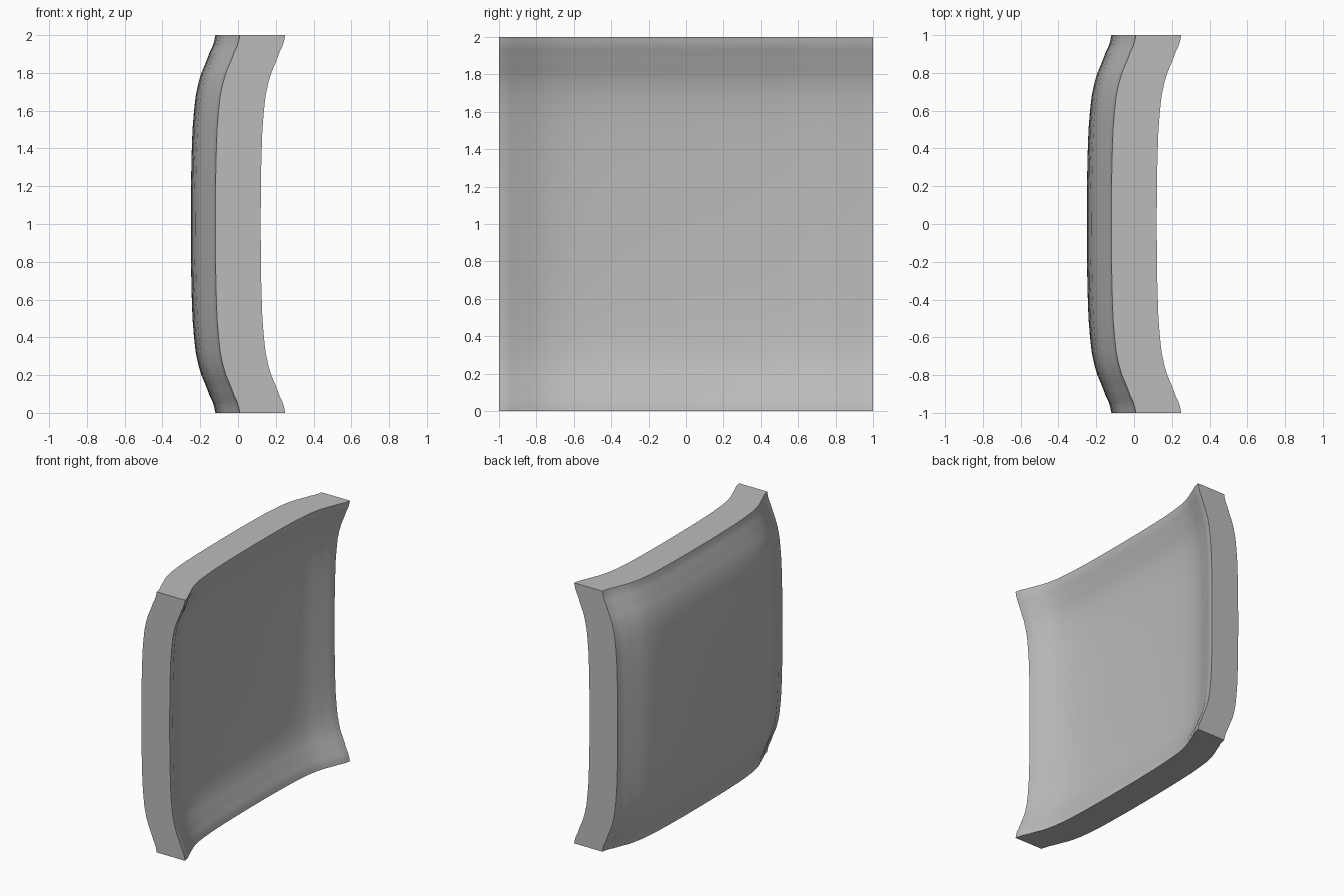
import bpy
import bmesh
import math
from mathutils import Vector

cube = bpy.data.objects.get("Cube")
if cube:
    bpy.data.objects.remove(cube, do_unlink=True)

# One plain grey for the whole panel
grey = bpy.data.materials.new("panel grey")
grey.use_nodes = True
colour = (0.5, 0.5, 0.5, 1)
grey.diffuse_color = colour
grey.node_tree.nodes["Principled BSDF"].inputs["Base Color"].default_value = colour

# Half profile from centre to rim: (distance, rise of the lip)
PROFILE = [(0, 0), (0.2, 0.001), (0.36, 0.004), (0.5, 0.009), (0.6, 0.017),
           (0.68, 0.026), (0.75, 0.041), (0.8, 0.056), (0.84, 0.073),
           (0.88, 0.089), (0.91, 0.1), (0.94, 0.115), (0.97, 0.124), (1, 0.13)]
STEPS = len(PROFILE) - 1
CENTRE_X = -0.25
THICKNESS = 0.24


def stop(u):
    """Signed distance and rise for an even grid coordinate."""
    distance, rise = PROFILE[round(abs(u) * STEPS)]
    return math.copysign(distance, u), rise


# Dished square sheet, both directions share the same profile
bm = bmesh.new()
bmesh.ops.create_grid(bm, x_segments=2 * STEPS, y_segments=2 * STEPS, size=1)
for v in bm.verts:
    y, rise_y = stop(v.co.x)
    z, rise_z = stop(v.co.y)
    v.co = (CENTRE_X + rise_y + rise_z, y, z + 1)

# Straight thickness along x, leaving flat square rims
sheet = bm.faces[:]
new = bmesh.ops.extrude_face_region(bm, geom=sheet, use_keep_orig=True)["geom"]
moved = [g for g in new if isinstance(g, bmesh.types.BMVert)]
bmesh.ops.translate(bm, verts=moved, vec=Vector((THICKNESS, 0, 0)))
bmesh.ops.recalc_face_normals(bm, faces=bm.faces[:])

mesh = bpy.data.meshes.new("curved_panel")
bm.to_mesh(mesh)
bm.free()
mesh.materials.append(grey)
panel = bpy.data.objects.new("curved_panel", mesh)
bpy.context.collection.objects.link(panel)

# Smooth faces with crisp rims
bpy.ops.object.select_all(action="DESELECT")
panel.select_set(True)
bpy.context.view_layer.objects.active = panel
bpy.ops.object.shade_smooth_by_angle(angle=math.radians(35))
